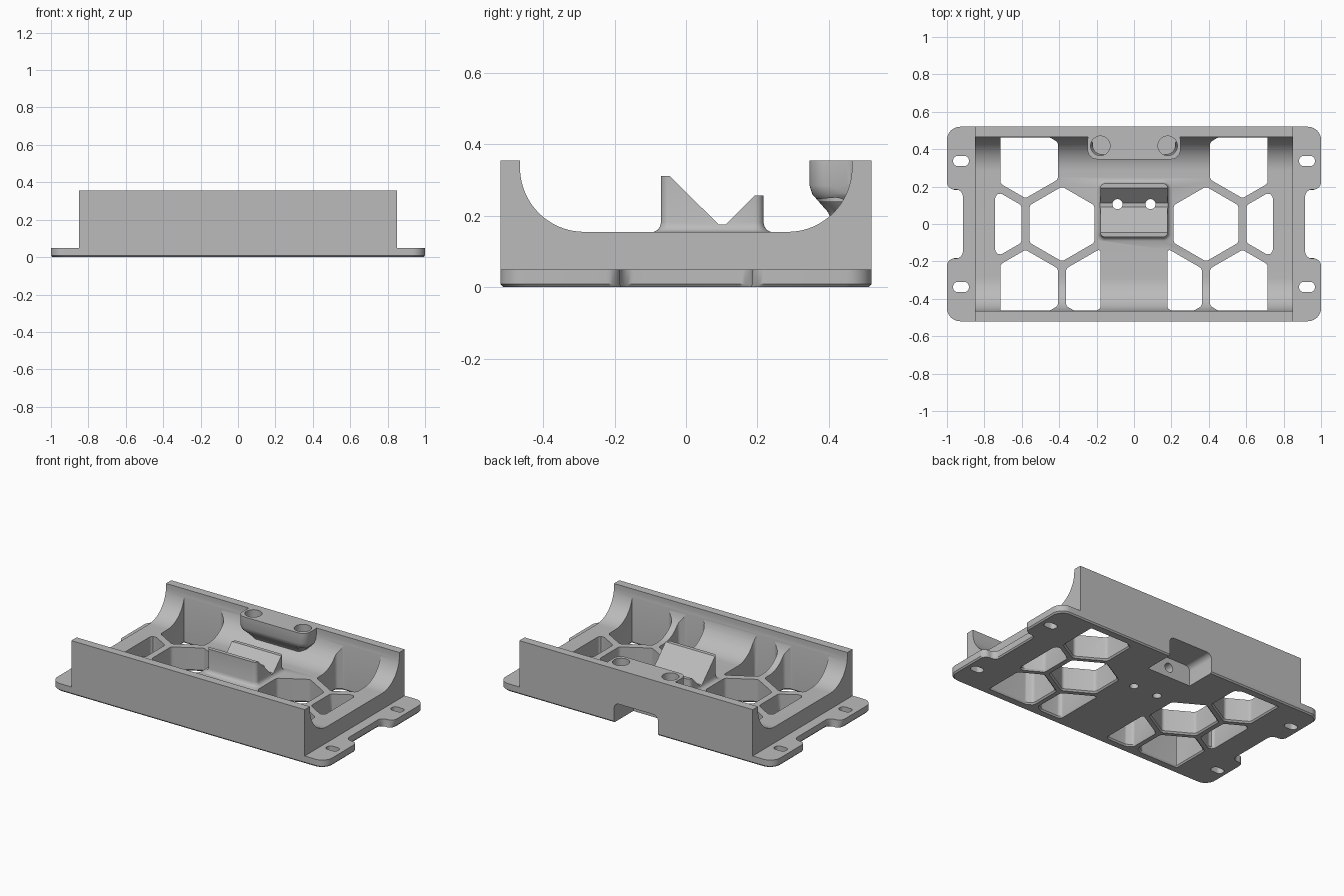
import bpy, bmesh, math
from mathutils import Vector

cube = bpy.data.objects.get("Cube")
if cube:
    bpy.data.objects.remove(cube, do_unlink=True)

grey = bpy.data.materials.new("plain grey")
grey.use_nodes = True
COLOUR = (0.5, 0.5, 0.5, 1)
grey.diffuse_color = COLOUR
grey.node_tree.nodes["Principled BSDF"].inputs["Base Color"].default_value = COLOUR


def loft(name, rings):
    """Solid skinned through rings of equal point count, capped at both ends."""
    bm = bmesh.new()
    loops = [[bm.verts.new(p) for p in ring] for ring in rings]
    n = len(loops[0])
    for a, b in zip(loops, loops[1:]):
        for i in range(n):
            j = (i + 1) % n
            bm.faces.new((a[i], a[j], b[j], b[i]))
    bm.faces.new(loops[0][::-1])
    bm.faces.new(loops[-1])
    bmesh.ops.recalc_face_normals(bm, faces=bm.faces)
    mesh = bpy.data.meshes.new(name)
    bm.to_mesh(mesh)
    bm.free()
    mesh.materials.append(grey)
    ob = bpy.data.objects.new(name, mesh)
    bpy.context.collection.objects.link(ob)
    return ob


def at_z(pts, z):
    return [(x, y, z) for x, y in pts]


def prism_z(name, pts, z0, z1):
    return loft(name, [at_z(pts, z0), at_z(pts, z1)])


def prism_x(name, pts, x0, x1):
    return loft(name, [[(x, y, z) for y, z in pts] for x in (x0, x1)])


def prism_y(name, pts, y0, y1):
    return loft(name, [[(x, y, z) for x, z in pts] for y in (y0, y1)])


def arc(cx, cy, r, a0, a1, n):
    angles = [math.radians(a0 + (a1 - a0) * i / n) for i in range(n + 1)]
    return [(cx + r * math.cos(a), cy + r * math.sin(a)) for a in angles]


def circle(cx, cy, r, n=32):
    return arc(cx, cy, r, 0, 360, n)[:-1]


def rounded(pts, r, steps=6):
    """Fillet every corner of a polygon."""
    out, n = [], len(pts)
    for i in range(n):
        p, a, b = (Vector(pts[k % n]) for k in (i, i - 1, i + 1))
        u, v = a - p, b - p
        half = u.angle(v) / 2
        d = min(r / math.tan(half), 0.45 * u.length, 0.45 * v.length)
        u.normalize()
        v.normalize()
        radius = d * math.tan(half)
        c = p + (u + v).normalized() * (d / math.cos(half))
        s, e = p + u * d - c, p + v * d - c
        for k in range(steps + 1):
            t = k / steps
            out.append(tuple(c + s.lerp(e, t).normalized() * radius))
    return out


def rect(x0, x1, y0, y1):
    return [(x0, y0), (x1, y0), (x1, y1), (x0, y1)]


def clip(pts, axis, limit, sign):
    """Keep the part of a convex polygon where sign * coordinate <= sign * limit."""
    out = []
    for i, b in enumerate(pts):
        a = pts[i - 1]
        da, db = sign * (a[axis] - limit), sign * (b[axis] - limit)
        if da * db < 0:
            out.append(tuple(Vector(a).lerp(Vector(b), da / (da - db))))
        if db <= 0:
            out.append(b)
    return out


def combine(target, tool, operation):
    """Apply a boolean and discard the tool."""
    mod = target.modifiers.new("bool", 'BOOLEAN')
    mod.operation, mod.solver, mod.object = operation, 'EXACT', tool
    bpy.context.view_layer.update()
    ev = target.evaluated_get(bpy.context.evaluated_depsgraph_get())
    mesh = bpy.data.meshes.new_from_object(ev)
    target.modifiers.clear()
    target.data = mesh
    bpy.data.objects.remove(tool, do_unlink=True)


# Mounting flange with waisted ends and a chamfered underside
quarter = [(1, -0.52), (1, -0.185), (0.915, -0.185)]
right_half = quarter + [(x, -y) for x, y in quarter[::-1]]
outline = right_half + [(-x, -y) for x, y in right_half]
outline = rounded(outline, 0.07)
# ease the inner waist corners less than the outer ones
small = [(x * 0.992, y * 0.985) for x, y in outline]
tray = loft("tray", [at_z(small, 0), at_z(outline, 0.009), at_z(outline, 0.05)])

# Trough body: U-shaped section run along x
section = [(-0.52, 0.03), (0.52, 0.03), (0.52, 0.355), (0.465, 0.355)]
section += arc(0.285, 0.335, 0.18, 0, -90, 20)
section += arc(-0.285, 0.335, 0.18, -90, -180, 20)
section += [(-0.465, 0.355), (-0.52, 0.355)]
combine(tray, prism_x("trough", section, -0.85, 0.85), 'UNION')

# Screw boss on the back wall, tapering into the curve below
def boss_ring(inset, z):
    return at_z(rounded(rect(-0.248 + inset, 0.248 - inset, 0.346 + inset, 0.5), 0.05), z)

boss = loft("boss", [boss_ring(0.06, 0.19), boss_ring(0.052, 0.21),
                     boss_ring(0.008, 0.26), boss_ring(0, 0.285), boss_ring(0, 0.355)])
combine(tray, boss, 'UNION')

# V-shaped cradle with a flared foot
def cradle_ring(grow, z):
    return at_z(rounded(rect(-0.18 - grow, 0.18 + grow, -0.07 - grow, 0.217 + grow), 0.025 + grow), z)

cradle = loft("cradle", [cradle_ring(0.02, 0.14), cradle_ring(0.02, 0.155), cradle_ring(0.009, 0.161),
                         cradle_ring(0.003, 0.17), cradle_ring(0, 0.182), cradle_ring(0, 0.4)])
vee = [(-0.2, 0.1), (0.4, 0.1), (0.4, 0.257), (0.193, 0.257), (0.111, 0.175),
       (0.092, 0.175), (-0.045, 0.311), (-0.2, 0.311)]
combine(cradle, prism_x("vee_limit", vee, -0.5, 0.5), 'INTERSECT')
combine(tray, cradle, 'UNION')

# Honeycomb windows: (row y, centre x, inner limit, outer limit)
PITCH, ROW = 0.39, 0.338
windows = [(0, 0.385, 0.1, 0.742), (0, 0.385 + PITCH, 0.1, 0.742),
           (ROW, 0.58, 0.1, 0.715), (-ROW, 0.58, 0.1, 0.715),
           (-ROW, 0.19, 0.178, 0.715)]
for side in (-1, 1):
    for cy, cx, inner, outer in windows:
        hexagon = arc(cx, cy, 0.2, 30, 330, 5)
        for axis, limit, sign in ((0, inner, -1), (0, outer, 1), (1, 0.462, 1), (1, -0.462, -1)):
            hexagon = clip(hexagon, axis, limit, sign)
        shape = rounded([(side * x, y) for x, y in hexagon], 0.025, 4)
        mx = sum(p[0] for p in shape) / len(shape)
        my = sum(p[1] for p in shape) / len(shape)
        wide = [(mx + (x - mx) * 1.06, my + (y - my) * 1.06) for x, y in shape]
        cutter = loft("window", [at_z(wide, -0.002), at_z(shape, 0.01), at_z(shape, 0.5)])
        combine(tray, cutter, 'DIFFERENCE')

    # Screw slots in the flange ears
    for cy in (-0.337, 0.337):
        cx = side * 0.925
        slot = rounded(rect(cx - 0.042, cx + 0.042, cy - 0.027, cy + 0.027), 0.024)
        combine(tray, prism_z("slot", slot, -0.1, 0.1), 'DIFFERENCE')

    # Blind boss hole and through hole in the cradle
    combine(tray, prism_z("boss_hole", circle(side * 0.18, 0.418, 0.052), 0.24, 0.5), 'DIFFERENCE')
    combine(tray, prism_z("cradle_hole", circle(side * 0.088, 0.106, 0.027, 24), -0.1, 0.5), 'DIFFERENCE')

# Connector recess under the back wall, with a bore running inward
recess = rounded(rect(-0.16, 0.16, -0.1, 0.13), 0.035)
combine(tray, prism_y("recess", recess, 0.32, 0.6), 'DIFFERENCE')
combine(tray, prism_y("bore", circle(0, 0.065, 0.03, 24), 0.2, 0.4), 'DIFFERENCE')

# Smooth curves, crisp edges
bpy.ops.object.select_all(action='DESELECT')
tray.select_set(True)
bpy.context.view_layer.objects.active = tray
bpy.ops.object.shade_smooth_by_angle(angle=math.radians(30))
